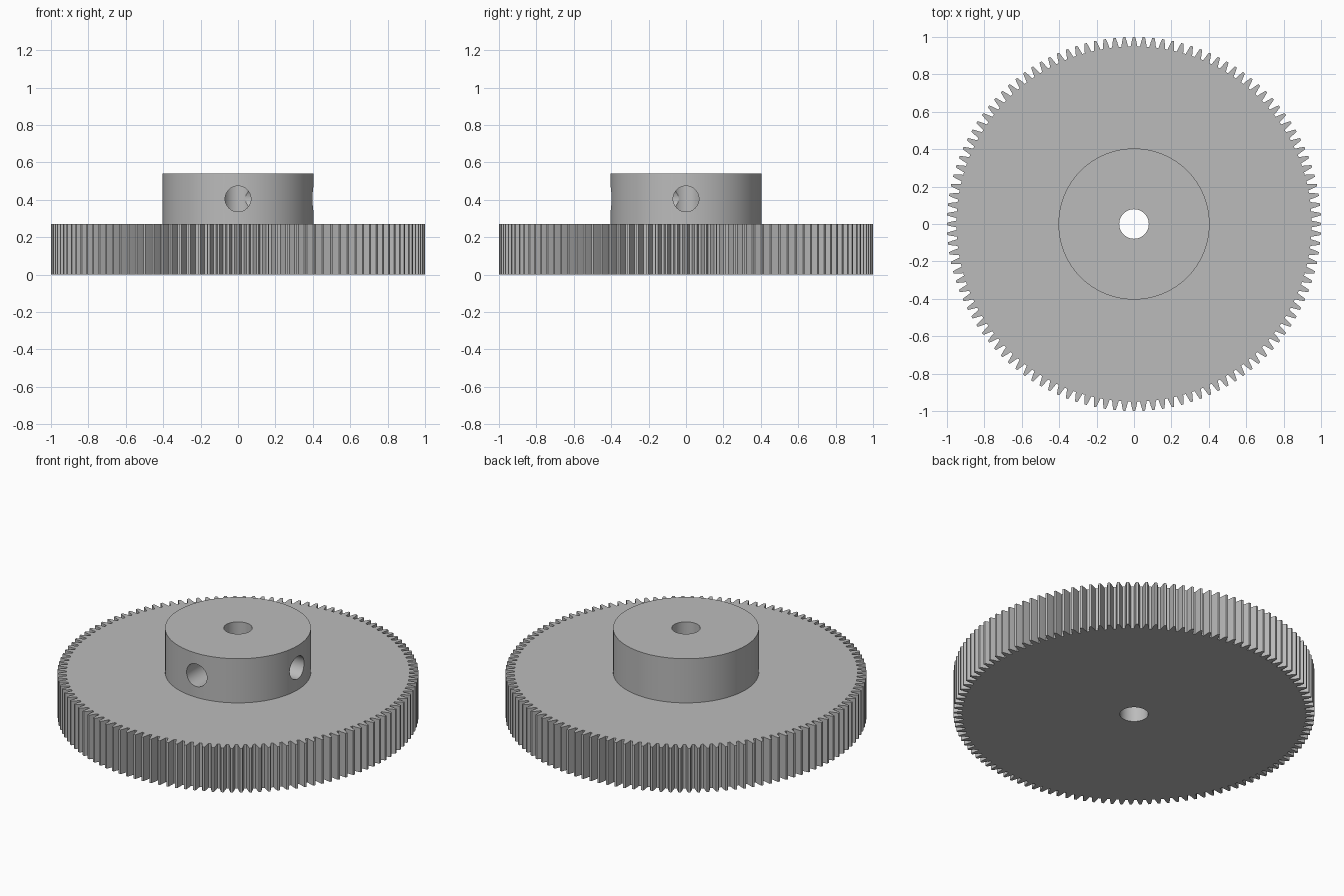
import bpy, bmesh, math
from mathutils import Matrix

cube = bpy.data.objects.get("Cube")
if cube:
    bpy.data.objects.remove(cube, do_unlink=True)

TEETH = 120
TIP_R, MID_R, ROOT_R = 1.0, 0.975, 0.95
GEAR_H, TOTAL_H = 0.27, 0.54
HUB_R, BORE_R, SCREW_R = 0.404, 0.079, 0.069
SCREW_Z = (GEAR_H + TOTAL_H) / 2

# Single grey plastic colour
grey = bpy.data.materials.new("plain grey")
grey.use_nodes = True
colour = (0.5, 0.5, 0.5, 1)
grey.diffuse_color = colour
grey.node_tree.nodes["Principled BSDF"].inputs["Base Color"].default_value = colour


def add_object(name, bm):
    bmesh.ops.recalc_face_normals(bm, faces=bm.faces)
    mesh = bpy.data.meshes.new(name)
    bm.to_mesh(mesh)
    bm.free()
    mesh.materials.append(grey)
    obj = bpy.data.objects.new(name, mesh)
    bpy.context.collection.objects.link(obj)
    return obj


def cylinder(name, radius, length, matrix, sides):
    bm = bmesh.new()
    bmesh.ops.create_cone(bm, cap_ends=True, segments=sides, radius1=radius,
                          radius2=radius, depth=length, matrix=matrix)
    return add_object(name, bm)


def toothed_wheel(name):
    # One tooth: (radius, offset as a fraction of the tooth pitch)
    tooth = [(ROOT_R, -0.36), (MID_R, -0.25), (TIP_R, -0.12)]
    tooth += [(r, -t) for r, t in reversed(tooth)]
    bm = bmesh.new()
    ring = []
    for i in range(TEETH):
        for r, t in tooth:
            a = (i + t) * math.tau / TEETH
            ring.append(bm.verts.new((r * math.cos(a), r * math.sin(a), 0)))
    base = bm.faces.new(ring)
    top = bmesh.ops.extrude_face_region(bm, geom=[base])["geom"]
    bmesh.ops.translate(bm, vec=(0, 0, GEAR_H),
                        verts=[v for v in top if isinstance(v, bmesh.types.BMVert)])
    return add_object(name, bm)


def combine(target, other, operation):
    bpy.context.view_layer.objects.active = target
    mod = target.modifiers.new(operation, "BOOLEAN")
    mod.operation, mod.object, mod.solver = operation, other, "EXACT"
    bpy.ops.object.modifier_apply(modifier=mod.name)
    bpy.data.objects.remove(other, do_unlink=True)


# Toothed wheel with a raised hub
gear = toothed_wheel("spur_gear")
hub_bottom = GEAR_H / 2
hub = cylinder("hub", HUB_R, TOTAL_H - hub_bottom,
               Matrix.Translation((0, 0, (TOTAL_H + hub_bottom) / 2)), 96)
combine(gear, hub, "UNION")

# Shaft bore through the middle
bore = cylinder("bore_cutter", BORE_R, 2, Matrix.Identity(4), 48)
combine(gear, bore, "DIFFERENCE")

# Set screw holes on the front and left, reaching the bore
for x, y, axis in ((0, -1, "X"), (1, 0, "Y")):
    place = Matrix.Translation((x * 0.3, y * 0.3, SCREW_Z))
    screw = cylinder("screw_cutter", SCREW_R, 0.6,
                     place @ Matrix.Rotation(math.pi / 2, 4, axis), 40)
    combine(gear, screw, "DIFFERENCE")

# Smooth round walls, crisp edges
bpy.ops.object.select_all(action="DESELECT")
gear.select_set(True)
bpy.context.view_layer.objects.active = gear
bpy.ops.object.shade_smooth_by_angle(angle=math.radians(20))
